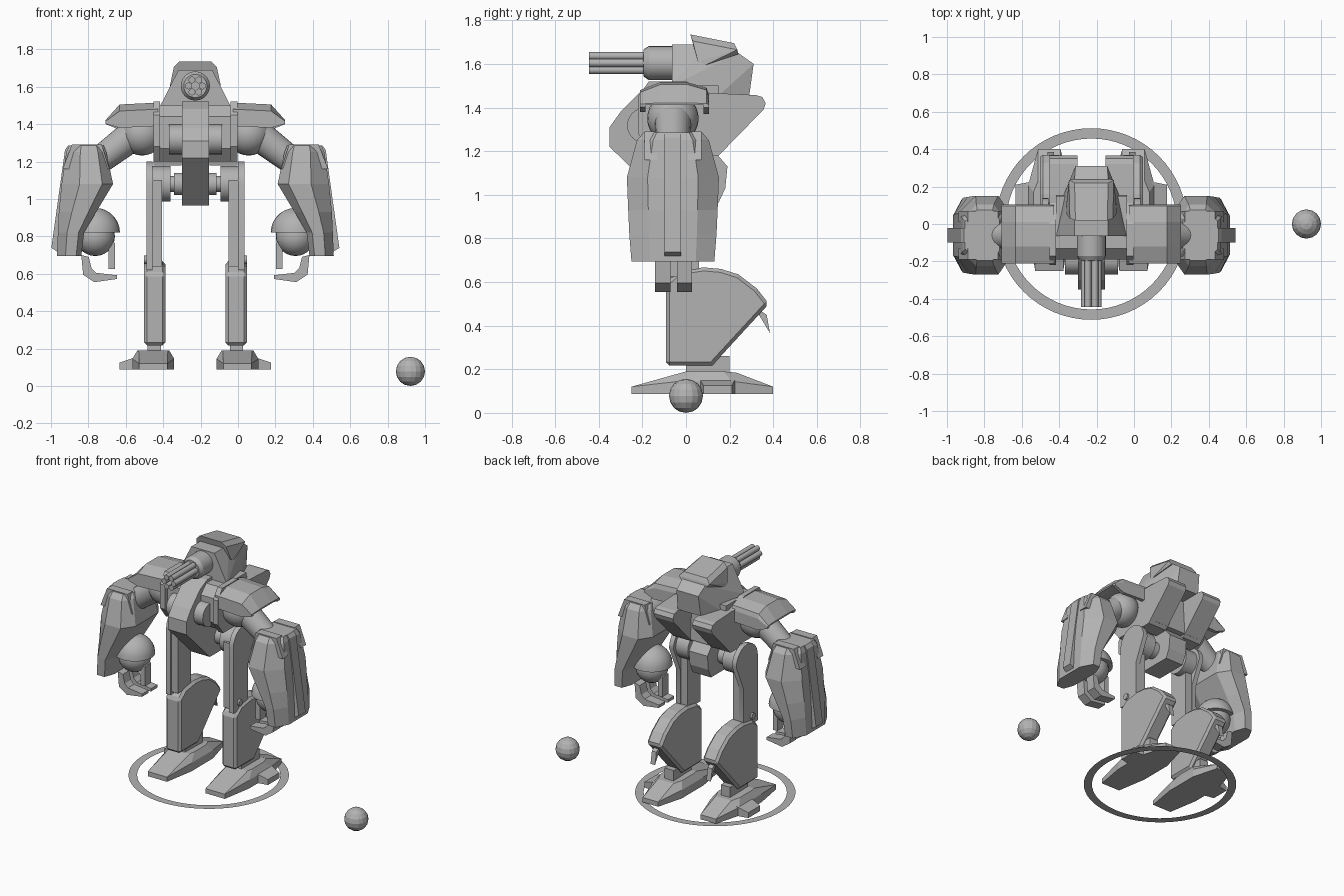
import bpy, bmesh
from math import cos, sin, pi, radians
from mathutils import Vector

cube = bpy.data.objects.get("Cube")
if cube:
    bpy.data.objects.remove(cube, do_unlink=True)

CX = -0.228   # robot centre line
AY = -0.06    # arm depth centre

grey = bpy.data.materials.new("plain_grey")
grey.use_nodes = True
grey.diffuse_color = (0.45, 0.45, 0.45, 1)
grey.node_tree.nodes["Principled BSDF"].inputs["Base Color"].default_value = grey.diffuse_color


def finish(name, bm, mirror=False, bevel=0, smooth=False, x=CX):
    bmesh.ops.recalc_face_normals(bm, faces=bm.faces)
    me = bpy.data.meshes.new(name)
    bm.to_mesh(me)
    bm.free()
    me.materials.append(grey)
    ob = bpy.data.objects.new(name, me)
    ob.location.x = x
    bpy.context.collection.objects.link(ob)
    if smooth:
        bpy.ops.object.select_all(action='DESELECT')
        ob.select_set(True)
        bpy.context.view_layer.objects.active = ob
        bpy.ops.object.shade_smooth_by_angle(angle=radians(35))
    if bevel:
        m = ob.modifiers.new("chamfer", 'BEVEL')
        m.width, m.segments = bevel, 1
        m.limit_method, m.angle_limit = 'ANGLE', radians(50)
    if mirror:
        ob.modifiers.new("other_side", 'MIRROR')
    return ob


def loft(name, rings, **kw):
    bm = bmesh.new()
    rows = [[bm.verts.new(p) for p in r] for r in rings]
    n = len(rows[0])
    for a, b in zip(rows, rows[1:]):
        for i in range(n):
            j = (i + 1) % n
            bm.faces.new((a[i], a[j], b[j], b[i]))
    bm.faces.new(rows[0])
    bm.faces.new(rows[-1][::-1])
    return finish(name, bm, **kw)


def prism_x(name, yz, x0, x1, **kw):
    return loft(name, [[(x, y, z) for y, z in yz] for x in (x0, x1)], **kw)


def prism_y(name, xz, y0, y1, **kw):
    return loft(name, [[(x, y, z) for x, z in xz] for y in (y0, y1)], **kw)


def hull(name, pts, **kw):
    bm = bmesh.new()
    for p in pts:
        bm.verts.new(p)
    bmesh.ops.convex_hull(bm, input=bm.verts[:])
    bmesh.ops.dissolve_limit(bm, angle_limit=0.02, verts=bm.verts[:], edges=bm.edges[:])
    return finish(name, bm, **kw)


def both(pts):
    return [(s * x, y, z) for x, y, z in pts for s in (1, -1)]


def box(name, x0, x1, y0, y1, z0, z1, **kw):
    return hull(name, [(x, y, z) for x in (x0, x1) for y in (y0, y1) for z in (z0, z1)], **kw)


def rod(name, p0, p1, r0, r1=None, n=24, **kw):
    p0, p1 = Vector(p0), Vector(p1)
    q = (p1 - p0).to_track_quat('Z', 'Y')
    rings = [[p + q @ Vector((r * cos(2 * pi * i / n), r * sin(2 * pi * i / n), 0)) for i in range(n)]
             for p, r in ((p0, r0), (p1, r1 or r0))]
    return loft(name, rings, smooth=True, **kw)


def ball(name, c, r, seg=24, rings=14, half=False, smooth=True, **kw):
    bm = bmesh.new()
    bmesh.ops.create_uvsphere(bm, u_segments=seg, v_segments=rings, radius=r)
    if half:
        bmesh.ops.bisect_plane(bm, geom=bm.verts[:] + bm.edges[:] + bm.faces[:],
                               plane_co=(0, 0, 0), plane_no=(0, 0, 1), clear_inner=True)
        bmesh.ops.holes_fill(bm, edges=[e for e in bm.edges if e.is_boundary])
    bmesh.ops.translate(bm, verts=bm.verts, vec=c)
    return finish(name, bm, smooth=smooth, **kw)


# Loose ball and flat ground ring
ball("loose_ball", (0, 0, 0.078), 0.078, 16, 8, smooth=False, x=0.922)
bm = bmesh.new()
n = 64
ins, outs = [[bm.verts.new((r * cos(2 * pi * i / n), r * sin(2 * pi * i / n), 0.08))
              for i in range(n)] for r in (0.457, 0.512)]
for i in range(n):
    j = (i + 1) % n
    bm.faces.new((ins[i], outs[i], outs[j], ins[j]))
finish("ground_ring", bm)

# Feet
FX = 0.225
plan = [(-0.25, 0.075, 0.12), (-0.03, 0.112, 0.145), (0.21, 0.112, 0.145), (0.4, 0.06, 0.12)]
top = [(0.0, 0.078, 0.19), (0.04, 0.085, 0.19), (0.17, 0.085, 0.19), (0.23, 0.06, 0.185)]


def foot_ring(rows, z=None):
    right = [(FX + w, y, z or h) for y, w, h in rows]
    left = [(FX - w, y, z or h) for y, w, h in reversed(rows)]
    return right + left


loft("foot", [foot_ring(plan, 0.087), foot_ring(plan), foot_ring(top)], mirror=True)
hull("side_toe", [(x, y, z) for x, m, h in ((0.3, 0, 0.16), (0.405, 0.02, 0.125))
                  for y in (0.06 + m, 0.23 - m) for z in (0.087, h)], mirror=True)
box("ankle", 0.185, 0.255, 0.0, 0.2, 0.17, 0.26, mirror=True)

# Shins with heel spikes
prism_x("shin", [(-0.092, 0.217), (-0.092, 0.6), (-0.03, 0.65), (0.08, 0.667), (0.16, 0.66),
                 (0.24, 0.635), (0.325, 0.57), (0.38, 0.5), (0.12, 0.217)],
        0.16, 0.275, mirror=True, bevel=0.016)
prism_x("heel_spike", [(0.31, 0.49), (0.37, 0.45), (0.385, 0.365)], 0.2, 0.235, mirror=True)

# Thighs with rounded hip ends
arc = [(0.02 + 0.12 * cos(a), 1.08 + 0.12 * sin(a)) for a in [pi * i / 12 for i in range(13)]]
prism_x("thigh", [(-0.1, 0.62), (0.06, 0.62), (0.06, 0.9)] + arc, 0.228, 0.262, mirror=True, smooth=True)
box("inner_thigh", 0.178, 0.24, -0.09, 0.055, 0.64, 1.1, mirror=True)
rod("knee_pin", (0.25, -0.035, 0.675), (0.275, -0.035, 0.675), 0.022, n=12, mirror=True)
rod("hip_hub", (0.134, 0.02, 1.08), (0.235, 0.02, 1.08), 0.095, mirror=True)
rod("hip_collar", (0.06, 0.02, 1.08), (0.113, 0.02, 1.08), 0.06, mirror=True)
rod("hip_axle", (-0.15, 0.02, 1.08), (0.15, 0.02, 1.08), 0.042)

# Torso
prism_x("torso", [(-0.13, 1.2), (-0.19, 1.27), (-0.19, 1.44), (-0.13, 1.5), (0.15, 1.5),
                  (0.17, 1.2)], -0.19, 0.19)
prism_x("torso_side_plate", [(-0.16, 1.2), (-0.22, 1.28), (-0.22, 1.45), (-0.17, 1.52),
                             (0.0, 1.52), (0.12, 1.46), (0.12, 1.2)], 0.188, 0.225, mirror=True)
prism_x("chest_keel", [(-0.35, 1.22), (-0.35, 1.31), (-0.3, 1.38), (-0.2, 1.48), (-0.12, 1.52),
                       (0.0, 1.52), (0.13, 1.2), (0.19, 1.13), (0.18, 1.03), (0.15, 0.965),
                       (-0.09, 0.965)], -0.072, 0.072)
rod("chest_roller", (-0.142, -0.19, 1.318), (0.142, -0.19, 1.318), 0.08)
prism_x("back_pod", [(-0.02, 1.46), (0.15, 1.465), (0.32, 1.457), (0.35, 1.448), (0.365, 1.42),
                     (0.355, 1.39), (0.15, 1.18), (0.05, 1.18)], 0.075, 0.225, mirror=True)

# Head and visor hood
hull("head", both([(0.187, -0.065, 1.46), (0.187, -0.065, 1.5), (0.09, -0.065, 1.69), (0.09, 0.1, 1.69),
                   (0.09, 0.24, 1.65), (0.085, 0.31, 1.6), (0.09, 0.29, 1.455), (0.15, 0.15, 1.455)]))
hull("hood", both([(0.085, 0.02, 1.735), (0.09, 0.22, 1.695), (0.115, 0.03, 1.705), (0.12, 0.235, 1.665),
                   (0.135, 0.055, 1.61), (0.135, 0.09, 1.595), (0.1, 0.24, 1.645)]))

# Rotary gun
GZ = 1.604
rod("gun_body", (0, 0.0, GZ), (0, -0.17, GZ), 0.078)
rod("gun_nose", (0, -0.17, GZ), (0, -0.195, GZ), 0.078, 0.062)
for i in range(6):
    a = 2 * pi * i / 6
    x, z = 0.037 * cos(a), GZ + 0.037 * sin(a)
    rod("gun_barrel", (x, -0.18, z), (x, -0.445, z), 0.0185, n=12)

# Shoulders: arched pads tapering outwards over ball joints
arch = [(-0.21, 1.39), (-0.21, 1.48), (-0.12, 1.515), (0.01, 1.515), (0.095, 1.49), (0.105, 1.46),
        (0.105, 1.38), (0.08, 1.38), (0.08, 1.45), (-0.185, 1.45), (-0.185, 1.39)]
loft("shoulder_pad", [[(0.2, y, z) for y, z in arch], [(0.405, y, z - 0.01) for y, z in arch],
                      [(0.48, y, 1.4 + (z - 1.38) * 0.16) for y, z in arch]], mirror=True)
ball("shoulder_ball", (0.285, AY, 1.35), 0.118, mirror=True)
rod("upper_arm", (0.33, AY, 1.345), (0.56, AY, 1.17), 0.085, 0.07, mirror=True)

# Forearm shells: depth, inner and outer limits at each height
rows = [(0.695, 0.19, 0.61, 0.74), (0.82, 0.2, 0.595, 0.735), (0.93, 0.205, 0.53, 0.73),
        (1.08, 0.211, 0.44, 0.715), (1.25, 0.165, 0.476, 0.69), (1.285, 0.135, 0.49, 0.675)]


def arm_ring(z, d, a, b):
    c = 0.35 * (b - a)
    half = [(b, d * 0.55), (b - c, d), (a + c * 0.6, d), (a, d * 0.6)]
    return [(x, AY + y, z) for x, y in half] + [(x, AY - y, z) for x, y in reversed(half)]


loft("forearm", [arm_ring(*r) for r in rows], mirror=True)
prism_y("forearm_spine", [(0.66, 0.7), (0.7, 0.695), (0.77, 0.738), (0.697, 1.262), (0.68, 1.285),
                          (0.62, 1.285)], AY - 0.038, AY + 0.038, mirror=True)
for s in (-1, 1):
    hull("forearm_lobe", [(x, AY + s * y, z) for x, z in ((0.5, 1.29), (0.66, 1.29), (0.46, 1.16), (0.71, 1.16))
                          for y in (0.07, 0.13)], mirror=True)

# Hands: wrist ball under a dome, two fingers and a thumb
ball("wrist_ball", (0.535, AY, 0.8), 0.105, mirror=True)
ball("wrist_dome", (0.535, AY, 0.82), 0.132, half=True, mirror=True)
finger = [(0.57, 0.69), (0.61, 0.7), (0.6, 0.595), (0.54, 0.555), (0.42, 0.572), (0.42, 0.592),
          (0.53, 0.605), (0.555, 0.63)]
for y in (-0.142, -0.042):
    prism_y("finger", finger, y, y + 0.07, mirror=True)
prism_y("thumb", [(0.5, 0.81), (0.43, 0.765), (0.43, 0.625), (0.465, 0.625), (0.465, 0.735), (0.51, 0.75)],
        AY - 0.033, AY + 0.033, mirror=True)
